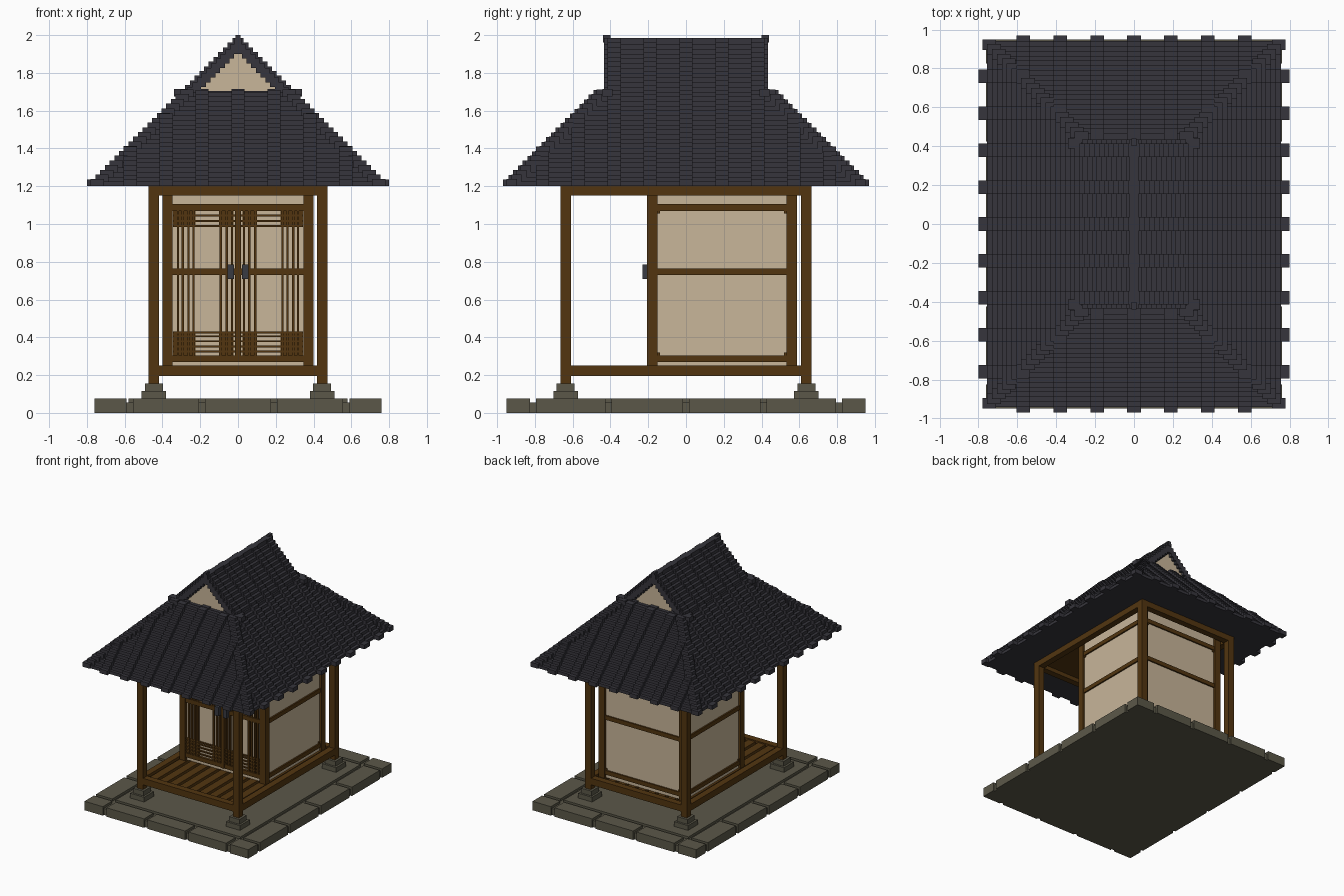
import bpy, bmesh

if "Cube" in bpy.data.objects:
    bpy.data.objects.remove(bpy.data.objects["Cube"])

def mat(name, rgb):
    m = bpy.data.materials.new(name)
    m.diffuse_color = (*rgb, 1)
    m.use_nodes = True
    m.node_tree.nodes["Principled BSDF"].inputs["Base Color"].default_value = m.diffuse_color
    return m

ROOF = mat("slate tile", (0.037, 0.036, 0.045))
WOOD = mat("brown timber", (0.085, 0.036, 0.005))
CREAM = mat("cream plaster", (0.58, 0.465, 0.32))
STONE = mat("grey stone", (0.105, 0.097, 0.066))
IRON = mat("dark iron", (0.04, 0.043, 0.055))

def part(name, material, boxes):
    """One object made of boxes (x0, x1, y0, y1, z0, z1)."""
    bm = bmesh.new()
    for x0, x1, y0, y1, z0, z1 in boxes:
        vs = bmesh.ops.create_cube(bm, size=1)["verts"]
        for v in vs:
            v.co.x = x1 if v.co.x > 0 else x0
            v.co.y = y1 if v.co.y > 0 else y0
            v.co.z = z1 if v.co.z > 0 else z0
    me = bpy.data.meshes.new(name)
    bm.to_mesh(me)
    bm.free()
    me.materials.append(material)
    ob = bpy.data.objects.new(name, me)
    bpy.context.collection.objects.link(ob)
    return ob

def ctr(x, y, hx, hy, z0, z1):
    return (x - hx, x + hx, y - hy, y + hy, z0, z1)

def mirror(boxes, mx=True, my=True):
    out = []
    for a, b, c, d, e, f in boxes:
        for sx in ((1, -1) if mx else (1,)):
            for sy in ((1, -1) if my else (1,)):
                out.append((min(a * sx, b * sx), max(a * sx, b * sx),
                            min(c * sy, d * sy), max(c * sy, d * sy), e, f))
    return out

# Stone terrace: slab, edge blocks with gaps, inner paving
part("terrace_slab", STONE, [ctr(0, 0, 0.745, 0.935, 0, 0.055)])
xs = [(-0.76, -0.59), (-0.555, -0.207), (-0.175, 0.175), (0.207, 0.555), (0.59, 0.76)]
ys = [(-0.795, -0.425), (-0.395, -0.015), (0.015, 0.395), (0.425, 0.795)]
edge = [(a, b, -0.95, -0.825, 0, 0.075) for a, b in xs]
edge += [(a, b, 0.825, 0.95, 0, 0.075) for a, b in xs]
for a, b in ys:
    edge += mirror([(0.61, 0.76, a, b, 0, 0.075)], my=False)
part("terrace_edge_blocks", STONE, edge)
part("terrace_paving", STONE, [ctr(0, 0, 0.58, 0.795, 0.05, 0.075)])

# Footings and posts
PX, PY = 0.445, 0.637
part("post_footings", STONE, mirror([ctr(PX, PY, 0.065, 0.065, 0.07, 0.115),
                                     ctr(PX, PY, 0.048, 0.048, 0.115, 0.155)]))
part("main_posts", WOOD, mirror([ctr(PX, PY, 0.028, 0.028, 0.15, 1.2)]))

# Floor and ceiling beams
beams = []
for z0, z1 in ((0.195, 0.25), (1.15, 1.2)):
    beams += mirror([ctr(0, PY, PX, 0.027, z0, z1)], mx=False)
    beams += mirror([ctr(PX, 0, 0.027, PY, z0, z1)], my=False)
part("ring_beams", WOOD, beams)
part("floor_slats", WOOD, [ctr(i * 0.092, 0, 0.033, 0.615, 0.205, 0.24) for i in range(-4, 5)])
part("floor_joists", WOOD, [ctr(0, y, 0.42, 0.03, 0.198, 0.206) for y in (-0.4, -0.2, 0.2, 0.4)])
part("ceiling", WOOD, [ctr(0, 0, 0.44, 0.63, 1.185, 1.203)])

# Room: plaster walls, corner posts, rails
X, Y0, Y1, T = 0.40, -0.206, 0.587, 0.054
part("side_walls", CREAM, mirror([(X - 0.04, X - 0.018, Y0 + 0.02, Y1 - 0.02, 0.24, 1.19)], my=False))
part("back_wall", CREAM, [(-X + 0.02, X - 0.02, Y1 - 0.04, Y1 - 0.018, 0.24, 1.19)])
part("front_wall", CREAM, [(-X + 0.02, X - 0.02, Y0 + 0.025, Y0 + 0.045, 0.24, 1.19)])
part("room_posts", WOOD, mirror([(X - T, X, Y0, Y0 + T, 0.23, 1.19),
                                 (X - T, X, Y1 - T, Y1, 0.23, 1.19)], my=False))
rails, notches = [], []
RZ = ((0.27, 0.305), (0.73, 0.765), (1.07, 1.105))
for z0, z1 in RZ:
    rails += mirror([(X - 0.05, X - 0.006, Y0 + T, Y1 - T, z0, z1)], my=False)
    rails.append((-X + T, X - T, Y1 - 0.05, Y1 - 0.006, z0, z1))
    rails.append((-X + T, X - T, Y0 + 0.006, Y0 + 0.05, z0, z1))
    # Small corner brackets beside the rails
for z0, z1 in ((0.305, 0.32), (1.055, 1.07)):
    for ya, yb in ((Y0 + T, Y0 + T + 0.015), (Y1 - T - 0.015, Y1 - T)):
        notches += mirror([(X - 0.03, X - 0.01, ya, yb, z0, z1)], my=False)
    notches += mirror([(X - T - 0.015, X - T, Y1 - 0.03, Y1 - 0.01, z0, z1)], my=False)
part("wall_rails", WOOD, rails)
part("wall_brackets", WOOD, notches)

# Lattice doors
lat = []
for x in (0.032, 0.06, 0.092, 0.235, 0.262, 0.292, 0.318):
    lat.append(ctr(x, Y0 + 0.017, 0.006, 0.009, 0.27, 1.1))
for z in (0.325, 0.352, 0.379, 0.406, 0.425, 0.99, 1.015, 1.045):
    lat.append((0, 0.345, Y0 + 0.012, Y0 + 0.024, z - 0.005, z + 0.005))
for a, b in ((0.025, 0.1), (0.225, 0.345)):       # dense corner panels
    for z0, z1 in ((0.30, 0.43), (0.985, 1.075)):
        lat.append((a, b, Y0 + 0.018, Y0 + 0.026, z0, z1))
part("door_lattice", WOOD, mirror(lat, my=False))
part("door_centre_stile", WOOD, [(-0.015, 0.015, Y0, Y0 + 0.04, 0.27, 1.1)])
part("door_handles", IRON, mirror([(0.02, 0.056, -0.23, Y0 + 0.01, 0.71, 0.785)], my=False))

# Stepped roof: hipped skirt below, gabled top above
S, N, NG = 0.025, 20, 31
hx = lambda k: 0.755 - S * k
hy = lambda k: 0.94 - S * k
part("roof_skirt", ROOF, [ctr(0, 0, hx(k), hy(k), 1.2 + S * k, 1.2 + S * (k + 1)) for k in range(N)])
GY = 0.435
top = []
for k in range(N, NG):
    top += mirror([(max(hx(k) - 0.06, 0), hx(k) + 0.012, -GY, GY, 1.2 + S * k, 1.2 + S * (k + 1))], my=False)
part("roof_gable_slopes", ROOF, top)

# Raised tile ribs running up each slope
ribs = []
for i in range(-4, 5):
    c = i * 0.19
    for k in range(NG):
        z0, z1 = 1.2 + S * k, 1.2 + S * (k + 1) + 0.01
        out = 0.045 if k == 0 else 0.025
        if k < N and abs(i) < 4 and abs(c) < hx(k):
            ribs += mirror([(c - 0.035, c + 0.035, hy(k) - 0.04, hy(k) + min(out, 0.03), z0, z1)], mx=False)
        if (k < N and abs(c) < hy(k)) or (k >= N and abs(i) <= 2):
            ribs += mirror([(max(hx(k) - 0.04, 0), hx(k) + out, c - 0.035, c + 0.035, z0, z1)], my=False)
part("roof_tile_ribs", ROOF, ribs)

# Hip ridges along the four corners
part("roof_hip_ridges", ROOF, mirror(
    [(hx(k) - 0.045, hx(k) + 0.025, hy(k) - 0.045, hy(k) + 0.01, 1.2 + S * k, 1.2 + S * (k + 1) + 0.012)
     for k in range(N)]))

# Gable ends: plaster triangle, sill tiles, ridge with end caps
bm = bmesh.new()
rings = [[bm.verts.new((x, y, z)) for x, z in ((-0.245, 1.69), (0.245, 1.69), (0, 1.945))]
         for y in (-0.41, 0.41)]
bm.faces.new(rings[0])
bm.faces.new(rings[1][::-1])
for i in range(3):
    j = (i + 1) % 3
    bm.faces.new((rings[0][j], rings[0][i], rings[1][i], rings[1][j]))
bmesh.ops.recalc_face_normals(bm, faces=bm.faces)
me = bpy.data.meshes.new("gable_plaster")
bm.to_mesh(me)
bm.free()
me.materials.append(CREAM)
bpy.context.collection.objects.link(bpy.data.objects.new("gable_plaster", me))

sill = [ctr(0, 0.413, 0.31, 0.024, 1.685, 1.703)]
sill += [ctr(c, 0.415, 0.035, 0.027, 1.675, 1.714) for c in (-0.305, -0.19, 0, 0.19, 0.305)]
part("gable_sills", ROOF, mirror(sill, mx=False))
part("roof_ridge", ROOF, [ctr(0, 0, 0.022, GY, 1.95, 1.985)])
part("ridge_end_caps", ROOF, mirror([(-0.014, 0.014, 0.40, GY + 0.004, 1.96, 2.0)], mx=False))
